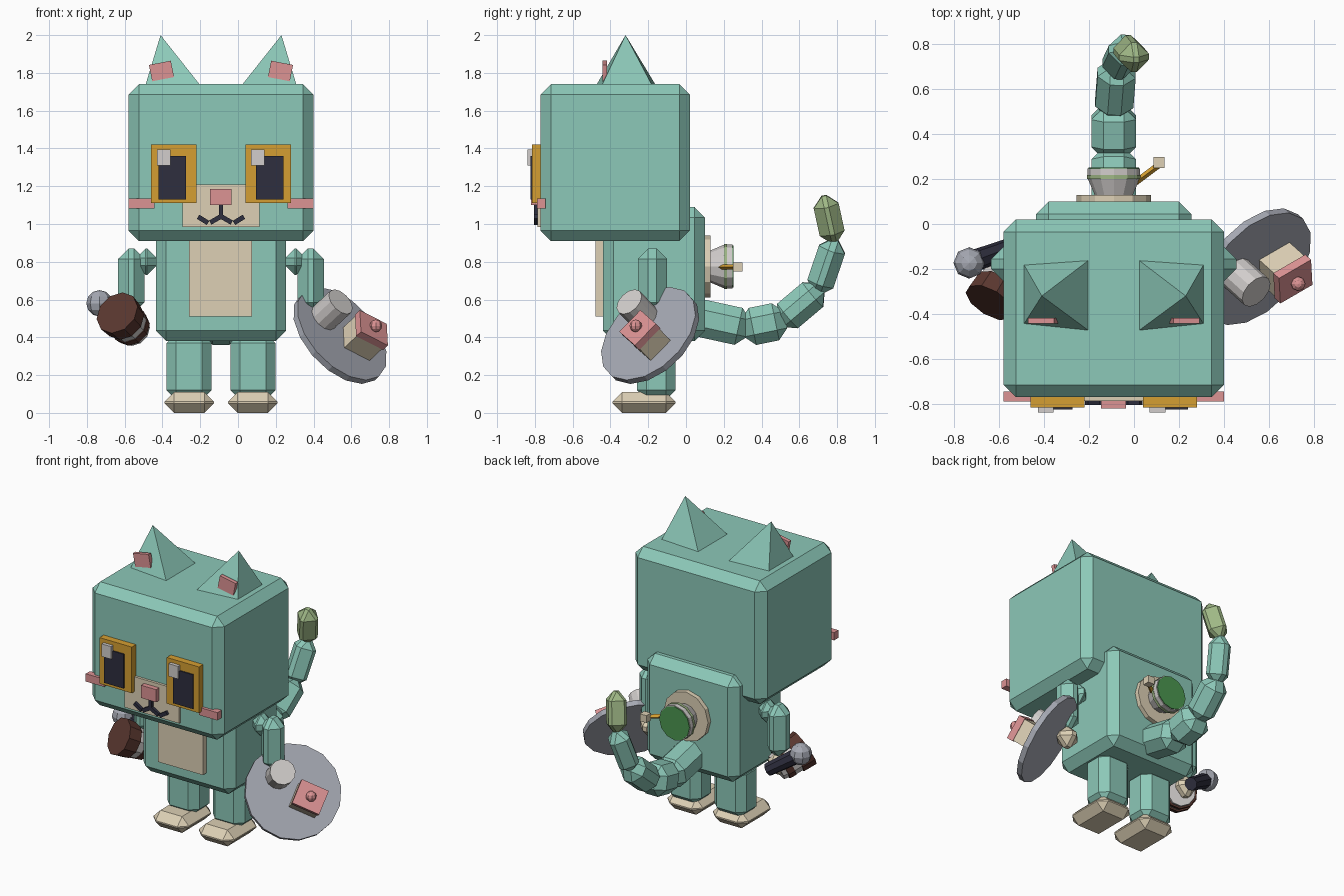
import bpy, bmesh, math
from mathutils import Matrix, Vector

if "Cube" in bpy.data.objects:
    bpy.data.objects.remove(bpy.data.objects["Cube"])

CX = -0.09  # symmetry plane of the body


def mat(name, hexcol):
    def lin(c):
        c /= 255
        return c / 12.92 if c <= 0.04045 else ((c + 0.055) / 1.055) ** 2.4
    col = [lin(int(hexcol[i:i + 2], 16)) for i in (0, 2, 4)] + [1]
    m = bpy.data.materials.new(name)
    m.use_nodes = True
    m.diffuse_color = col
    m.node_tree.nodes["Principled BSDF"].inputs["Base Color"].default_value = col
    return m


TEAL = mat("teal fur", "8CC8B8")
TAN = mat("cream", "DDD0B5")
PINK = mat("pink", "DC9394")
GOLD = mat("gold", "D59F32")
DARK = mat("dark navy", "2E2E3E")
GRAY = mat("steel gray", "A5A8B2")
LIGHT = mat("light gray", "D2CECC")
BROWN = mat("dark brown", "5A372F")
GREEN = mat("leaf green", "4B9650")
SAGE = mat("sage green", "9FB886")


def finish(bm, name, material, matrix):
    bmesh.ops.transform(bm, matrix=matrix, verts=bm.verts)
    bmesh.ops.recalc_face_normals(bm, faces=bm.faces)
    me = bpy.data.meshes.new(name)
    bm.to_mesh(me)
    bm.free()
    me.materials.append(material)
    ob = bpy.data.objects.new(name, me)
    bpy.context.collection.objects.link(ob)
    return ob


def box(name, material, center, size, bevel=0.0, rot=Matrix()):
    """Chamfered box with an optional orientation."""
    bm = bmesh.new()
    bmesh.ops.create_cube(bm, size=1)
    bmesh.ops.scale(bm, vec=size, verts=bm.verts)
    if bevel:
        bmesh.ops.bevel(bm, geom=bm.edges[:], offset=min(bevel, min(size) * 0.46),
                        segments=1, affect='EDGES')
    return finish(bm, name, material, Matrix.Translation(center) @ rot)


def span(name, material, x, y, z, bevel=0.0):
    """Box given by its ranges."""
    lo, hi = zip(x, y, z)
    return box(name, material, [(a + b) / 2 for a, b in zip(lo, hi)],
               [b - a for a, b in zip(lo, hi)], bevel)


def frame(direction):
    return Vector(direction).to_track_quat('Z', 'Y').to_matrix().to_4x4()


def rod(name, material, a, b, r1, r2=None, sides=12):
    """Cylinder or truncated cone from a to b."""
    a, b = Vector(a), Vector(b)
    bm = bmesh.new()
    bmesh.ops.create_cone(bm, cap_ends=True, segments=sides, radius1=r1,
                          radius2=r1 if r2 is None else r2, depth=(b - a).length)
    return finish(bm, name, material, Matrix.Translation((a + b) / 2) @ frame(b - a))


def ball(name, material, center, r):
    bm = bmesh.new()
    bmesh.ops.create_uvsphere(bm, u_segments=8, v_segments=6, radius=r)
    return finish(bm, name, material, Matrix.Translation(center))


# Head, body and front panels
B = 0.055
span("head", TEAL, (-0.58, 0.40), (-0.77, 0.02), (0.91, 1.74), B)
span("body", TEAL, (-0.435, 0.255), (-0.44, 0.10), (0.38, 1.09), B)
span("belly_panel", TAN, (-0.26, 0.075), (-0.48, -0.43), (0.51, 0.98))
span("muzzle", TAN, (-0.295, 0.113), (-0.787, -0.76), (0.985, 1.21))
span("nose", PINK, (-0.147, -0.035), (-0.82, -0.78), (1.10, 1.185))
span("mouth_stem", DARK, (CX - 0.011, CX + 0.011), (-0.805, -0.78), (1.03, 1.10))

# Mirrored parts: s = -1 is the model's right, +1 its left
for s, side in ((-1, "right"), (1, "left")):
    def at(d):
        return CX + s * d

    def pair(name, material, d0, d1, y, z, bevel=0.0):
        return span(f"{side}_{name}", material, sorted((at(d0), at(d1))), y, z, bevel)

    # Face
    pair("eye_frame", GOLD, 0.13, 0.37, (-0.815, -0.76), (1.11, 1.42))
    px = CX + s * 0.2575
    span(f"{side}_pupil", DARK, (px - 0.073, px + 0.073), (-0.824, -0.81), (1.13, 1.36))
    hx = px - 0.045 if s < 0 else px - 0.063
    span(f"{side}_eye_glint", LIGHT, (hx - 0.035, hx + 0.035), (-0.838, -0.81), (1.31, 1.395))
    pair("cheek", PINK, 0.353, 0.49, (-0.79, -0.745), (1.083, 1.135))
    for k, (d, z, tilt) in enumerate(((0.03, 1.023, 30), (0.095, 1.022, -32))):
        box(f"{side}_mouth_{k}", DARK, (at(d), -0.793, z), (0.062, 0.024, 0.025), 0,
            Matrix.Rotation(math.radians(s * tilt), 4, 'Y'))

    # Ear: leaning pyramid with a small inner plate
    bm = bmesh.new()
    base = [bm.verts.new((at(d), y, 1.735)) for d, y in
            ((0.40, -0.18), (0.11, -0.16), (0.11, -0.475), (0.40, -0.445))]
    tip = bm.verts.new((at(0.32), -0.32, 2.0))
    bm.faces.new(base)
    for i in range(4):
        bm.faces.new((base[i], base[i - 1], tip))
    finish(bm, f"{side}_ear", TEAL, Matrix())
    box(f"{side}_inner_ear", PINK, (at(0.315), -0.43, 1.81), (0.118, 0.026, 0.088), 0,
        Matrix.Rotation(math.radians(s * 11), 4, 'Y'))

    # Limbs
    pair("leg", TEAL, 0.05, 0.288, (-0.26, -0.055), (0.07, 0.42), 0.05)
    pair("foot", TAN, 0.038, 0.30, (-0.39, -0.055), (0, 0.11), B)
    pair("shoulder", TEAL, 0.34, 0.45, (-0.25, -0.11), (0.73, 0.87), B)
    pair("arm", TEAL, 0.405, 0.545, (-0.255, -0.1), (0.53, 0.87), B)
    pair("hand", TAN, 0.405, 0.545, (-0.25, -0.11), (0.40, 0.54), B)

# Tail: chain of chamfered segments
path = [(CX, 0.04, 0.51), (CX, 0.315, 0.45), (-0.09, 0.51, 0.49),
        (-0.075, 0.70, 0.65), (-0.035, 0.785, 0.90), (0.01, 0.73, 1.15)]
widths = [0.20, 0.20, 0.17, 0.145, 0.135]
for i, w in enumerate(widths):
    a, b = Vector(path[i]), Vector(path[i + 1])
    d = (b - a).normalized()
    side_axis = Vector((1, 0, 0)) - d * d.x
    side_axis.normalize()
    rot = Matrix((side_axis, d.cross(side_axis), d)).transposed().to_4x4()
    last = i == len(widths) - 1
    box("tail_tip" if last else f"tail_{i}", SAGE if last else TEAL, (a + b) / 2,
        (w, w, (b - a).length + (0.0 if last else 0.035)), B, rot)

# Pot mounted on the back, with a small lever
ZP = 0.775
for name, m, y0, y1, r0, r1 in (("back_disc", TAN, 0.09, 0.13, 0.165, 0.165),
                                ("pot_base", LIGHT, 0.13, 0.20, 0.085, 0.115),
                                ("pot_band", SAGE, 0.20, 0.217, 0.12, 0.12),
                                ("pot_rim", LIGHT, 0.217, 0.247, 0.117, 0.117),
                                ("pot_filling", GREEN, 0.245, 0.252, 0.112, 0.112)):
    rod(name, m, (CX, y0, ZP), (CX, y1, ZP), r0, r1)
rod("lever", GOLD, (0.0, 0.18, 0.772), (0.11, 0.262, 0.772), 0.014, sides=4)
span("lever_knob", TAN, (0.086, 0.135), (0.25, 0.298), (0.748, 0.797))

# Left hand: tilted plate with a cup and a small cake
n = Vector((0.61, -0.55, 0.57)).normalized()
u = Vector((0.8, 0.455, -0.4))
u = (u - n * u.dot(n)).normalized()
v = n.cross(u)
tilt = Matrix((u, v, n)).transposed().to_4x4()


def on_plate(a, b, h):
    return Vector((0.54, -0.19, 0.41)) + u * a + v * b + n * h


rod("plate", GRAY, on_plate(0, 0, -0.018), on_plate(0, 0, 0.018), 0.30, sides=16)
rod("cup", LIGHT, on_plate(-0.12, 0.05, 0.01), on_plate(-0.12, 0.05, 0.165), 0.08)
box("cake", TAN, on_plate(0.095, -0.024, 0.07), (0.17, 0.15, 0.12), 0, tilt)
box("icing", PINK, on_plate(0.095, -0.024, 0.148), (0.18, 0.16, 0.042), 0, tilt)
ball("cherry", PINK, on_plate(0.095, -0.024, 0.187), 0.033)

# Right hand: banded tumbler and a round-headed baton
top = Vector((-0.64, -0.35, 0.53))
axis = Vector((0.45, 0.75, -0.46)).normalized()
for name, m, t0, t1, r0, r1 in (("tumbler_top", BROWN, 0, 0.09, 0.122, 0.115),
                                ("tumbler_band", LIGHT, 0.09, 0.14, 0.106, 0.102),
                                ("tumbler_body", BROWN, 0.14, 0.185, 0.106, 0.10),
                                ("tumbler_foot", LIGHT, 0.185, 0.215, 0.09, 0.085)):
    rod(name, m, top + axis * t0, top + axis * t1, r0, r1, 10)
rod("baton_handle", DARK, (-0.54, -0.10, 0.45), (-0.72, -0.168, 0.57), 0.042, 0.05, 8)
ball("baton_head", GRAY, (-0.733, -0.173, 0.58), 0.07)
